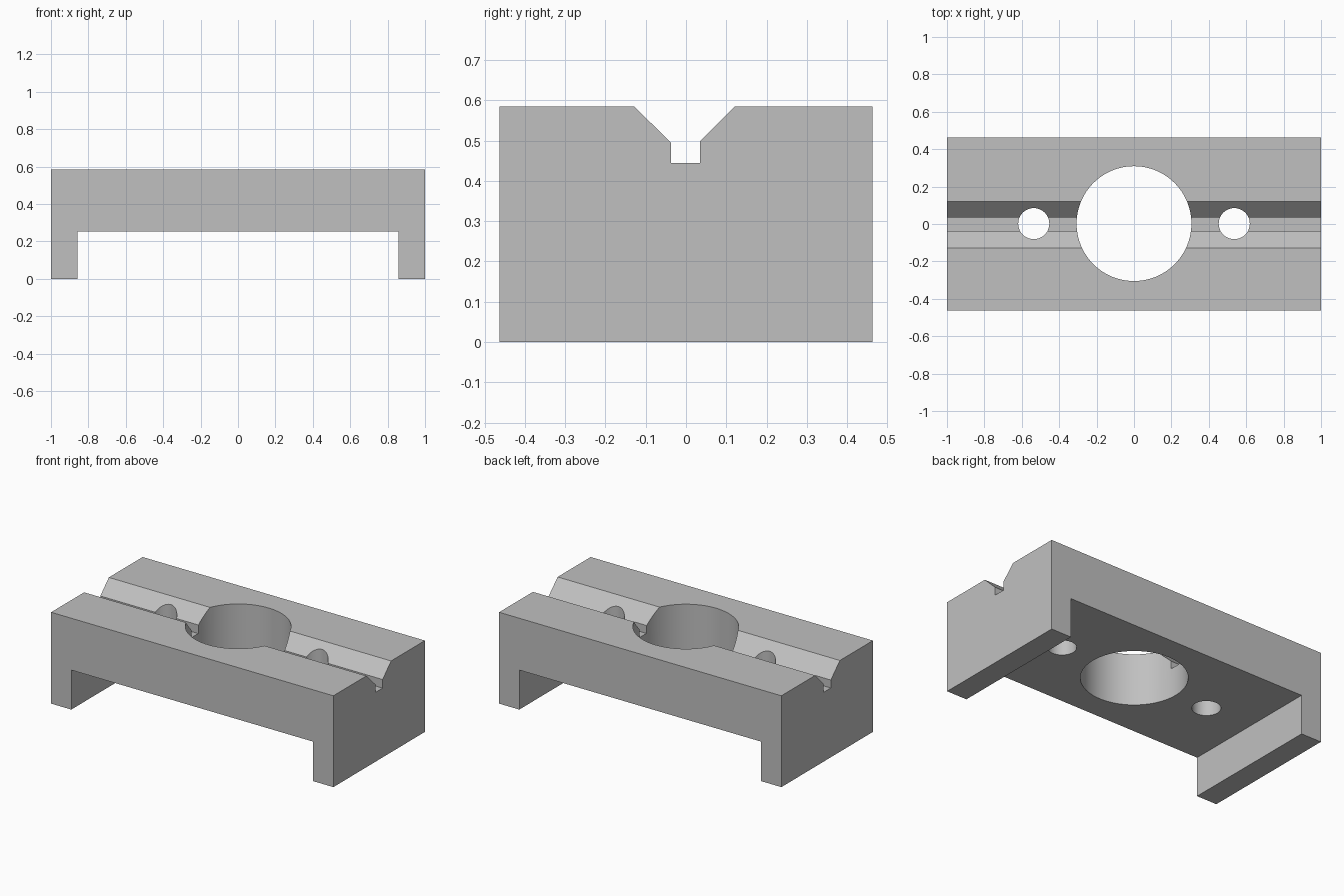
import bpy
import bmesh
from mathutils import Vector

if "Cube" in bpy.data.objects:
    bpy.data.objects.remove(bpy.data.objects["Cube"], do_unlink=True)

HALF_LENGTH, HALF_WIDTH, HEIGHT = 1.0, 0.463, 0.585
HOLE_Y = 0.002

grey = bpy.data.materials.new("plain grey")
grey.use_nodes = True
colour = (0.53, 0.53, 0.53, 1)
grey.diffuse_color = colour
grey.node_tree.nodes["Principled BSDF"].inputs["Base Color"].default_value = colour


def prism(name, points, along):
    """Extrude a closed 3D outline along a vector."""
    bm = bmesh.new()
    face = bm.faces.new([bm.verts.new(p) for p in points])
    grown = bmesh.ops.extrude_face_region(bm, geom=[face])["geom"]
    moved = [g for g in grown if isinstance(g, bmesh.types.BMVert)]
    bmesh.ops.translate(bm, verts=moved, vec=Vector(along))
    bmesh.ops.recalc_face_normals(bm, faces=bm.faces)
    mesh = bpy.data.meshes.new(name)
    bm.to_mesh(mesh)
    bm.free()
    mesh.materials.append(grey)
    obj = bpy.data.objects.new(name, mesh)
    bpy.context.collection.objects.link(obj)
    return obj


def drill(name, x, radius):
    """Vertical round cutter through the whole block."""
    bpy.ops.mesh.primitive_cylinder_add(vertices=96, radius=radius, depth=2,
                                        location=(x, HOLE_Y, HEIGHT / 2))
    obj = bpy.context.object
    obj.name = name
    obj.data.materials.append(grey)
    return obj


def cut(target, cutter):
    """Subtract the cutter, then discard it."""
    cutter.hide_render = True
    mod = target.modifiers.new(cutter.name, "BOOLEAN")
    mod.operation = "DIFFERENCE"
    mod.solver = "EXACT"
    mod.object = cutter
    bpy.context.view_layer.objects.active = target
    bpy.ops.object.modifier_apply(modifier=mod.name)
    bpy.data.objects.remove(cutter, do_unlink=True)


# Bridge-shaped block with a foot at each end
inner, under = 0.857, 0.253
outline = [(-HALF_LENGTH, 0), (-inner, 0), (-inner, under), (inner, under),
           (inner, 0), (HALF_LENGTH, 0), (HALF_LENGTH, HEIGHT), (-HALF_LENGTH, HEIGHT)]
block = prism("bridge_block", [(x, -HALF_WIDTH, z) for x, z in outline],
              (0, 2 * HALF_WIDTH, 0))

# V groove with a narrow relief slot running the full length
groove = [(-0.129, 0.8), (-0.129, HEIGHT), (-0.037, 0.495), (-0.037, 0.444),
          (0.035, 0.444), (0.035, 0.499), (0.121, HEIGHT), (0.121, 0.8)]
cut(block, prism("groove_cutter", [(-1.2, y, z) for y, z in groove], (2.4, 0, 0)))

# Large centre bore and a bolt hole on each side
cut(block, drill("bore_cutter", 0, 0.307))
for side in (-1, 1):
    cut(block, drill("bolt_hole_cutter", side * 0.536, 0.083))

# Smooth bore walls, crisp edges elsewhere
bpy.ops.object.select_all(action="DESELECT")
block.select_set(True)
bpy.context.view_layer.objects.active = block
bpy.ops.object.shade_smooth_by_angle()
